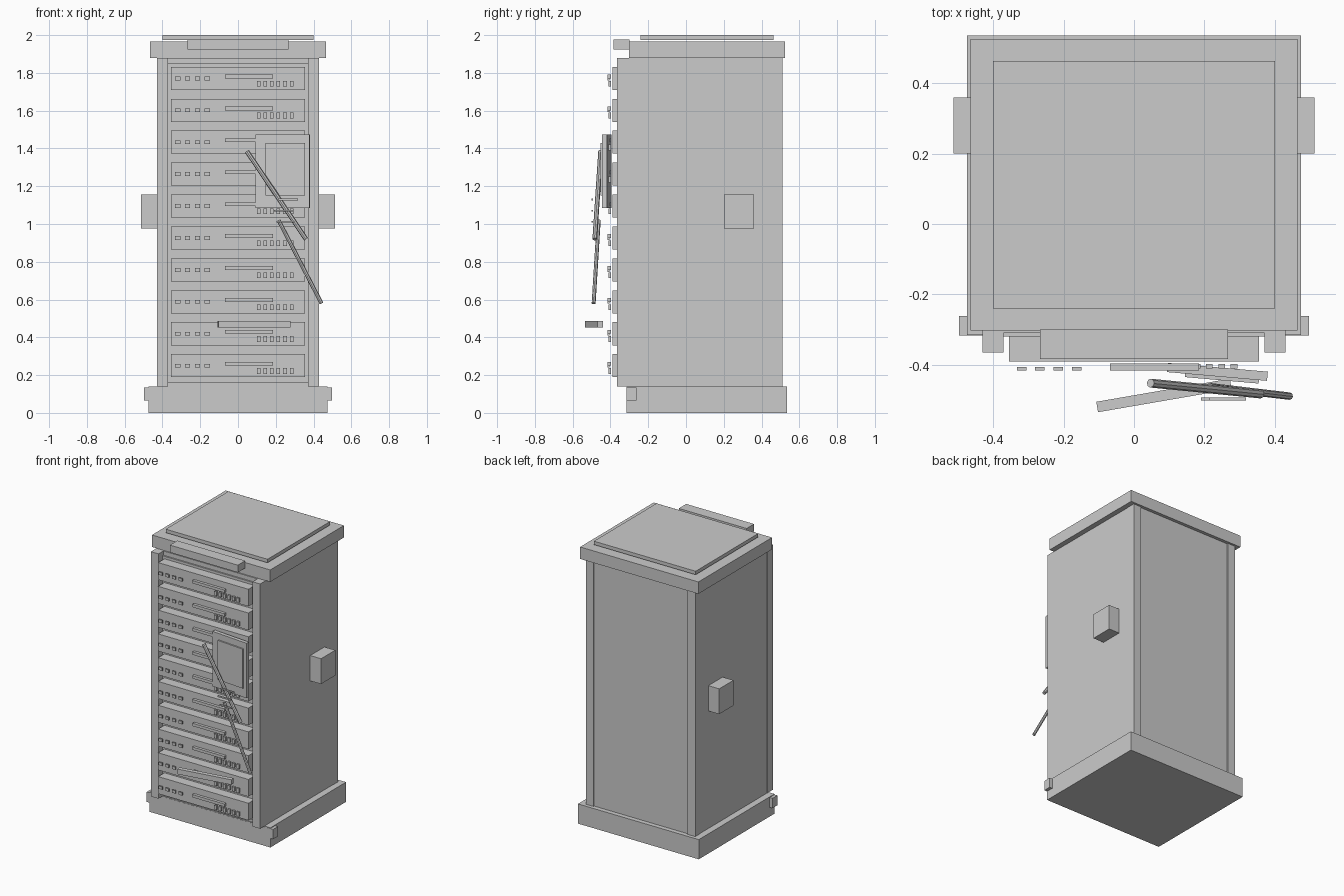
import bpy
from math import radians
from mathutils import Vector

if "Cube" in bpy.data.objects:
    bpy.data.objects.remove(bpy.data.objects["Cube"])


def box(name, x, y, z, rot=0.0):
    """Box from (min, max) ranges, optionally turned about its own vertical axis."""
    ctr = [(a + b) / 2 for a, b in (x, y, z)]
    bpy.ops.mesh.primitive_cube_add(size=1, location=ctr, rotation=(0, 0, radians(rot)))
    ob = bpy.context.object
    ob.name = name
    ob.scale = [b - a for a, b in (x, y, z)]
    return ob


def sized(name, c, s, rot=0.0):
    """Box from centre and size."""
    return box(name, *[(p - d / 2, p + d / 2) for p, d in zip(c, s)], rot)


def rod(name, a, b, r):
    a, b = Vector(a), Vector(b)
    d = b - a
    bpy.ops.mesh.primitive_cylinder_add(vertices=8, radius=r, depth=d.length, location=(a + b) / 2)
    ob = bpy.context.object
    ob.name = name
    ob.rotation_euler = d.to_track_quat('Z', 'Y').to_euler()


# plinth and its front kick bar
box("base_plinth", (-.475, .475), (-.315, .535), (0, .14))
box("base_front_bar", (-.497, .497), (-.316, -.262), (.065, .135))

# cabinet body and recessed front panel
box("cabinet_body", (-.428, .428), (-.31, .502), (.14, 1.88))
box("front_backing_panel", (-.37, .37), (-.32, -.30), (.16, 1.85))

# corner posts and side boxes
for s, side in ((-1, "left"), (1, "right")):
    xs = sorted((s * .37, s * .43))
    box(f"front_post_{side}", xs, (-.365, -.30), (.14, 1.88))
    box(f"rear_post_{side}", xs, (.45, .51), (.14, 1.88))
    box(f"side_box_{side}", sorted((s * .42, s * .513)), (.20, .36), (.975, 1.155))

# roof
box("roof_cap", (-.465, .465), (-.302, .525), (1.88, 1.965))
box("roof_plate", (-.40, .40), (-.24, .463), (1.975, 2.0))
box("roof_visor", (-.267, .267), (-.383, -.30), (1.925, 1.977))

# stacked rack units with lights, slot and vents
for i in range(10):
    z = .25 + .169 * i
    sized(f"rack_unit_{i}", (0, -.35, z), (.71, .08, .122))
    sized(f"drive_slot_{i}", (.058, -.406, z + .010), (.252, .02, .02))
    for k in range(4):
        sized(f"status_light_{i}_{k}", (-.319 + .052 * k, -.411, z), (.027, .010, .02))
    for k in range(6):
        sized(f"vent_{i}_{k}", (.109 + .035 * k, -.404, z - .028), (.019, .013, .03))

# loose access panel with inner plate
sized("access_panel", (.237, -.420, 1.28), (.285, .026, .39), -5)
sized("access_panel_inner", (.25, -.436, 1.29), (.21, .016, .28), -5)

# hanging cables and small loose strips
rod("upper_cable", (.047, -.452, 1.385), (.36, -.483, .92), .0125)
rod("lower_cable", (.215, -.462, 1.02), (.442, -.489, .58), .0105)
for k, (x0, x1, z) in enumerate(((.215, .318, 1.13), (.19, .295, 1.07), (.205, .30, 1.012))):
    box(f"loose_strip_{k}", (x0, x1), (-.501, -.493), (z - .005, z + .005))

# skewed drawer bar near the bottom
sized("skewed_bar", (.085, -.487, .469), (.385, .03, .036), 9.8)
